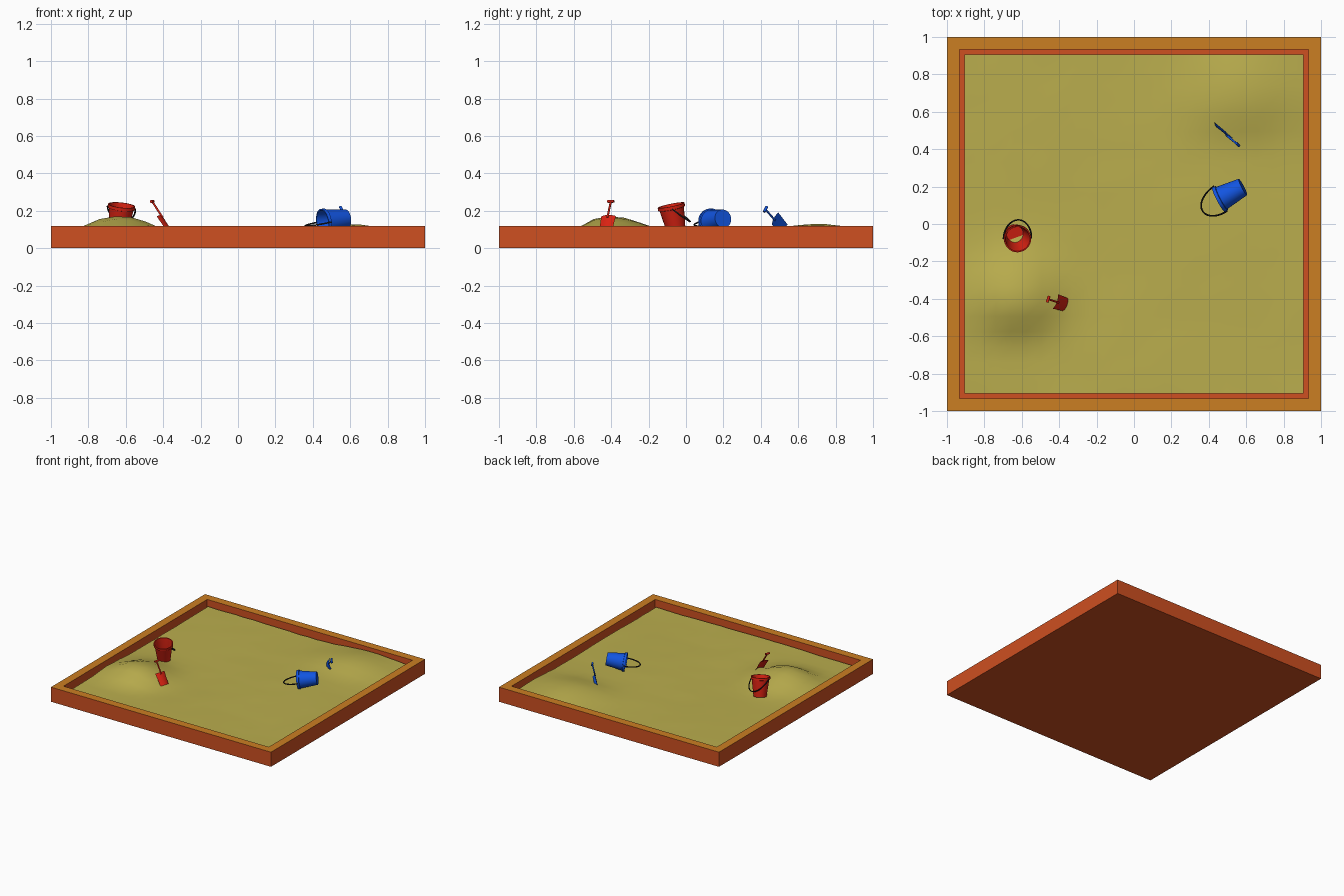
import bpy, bmesh, math, random
from mathutils import Vector, Matrix

if "Cube" in bpy.data.objects:
    bpy.data.objects.remove(bpy.data.objects["Cube"])

random.seed(4)


def material(name, rgb):
    m = bpy.data.materials.new(name)
    m.diffuse_color = (*rgb, 1)
    m.use_nodes = True
    m.node_tree.nodes["Principled BSDF"].inputs["Base Color"].default_value = m.diffuse_color
    return m


WOOD_SIDE = material("red brown wood", (0.62, 0.08, 0.015))
WOOD_TOP = material("orange wood", (0.60, 0.21, 0.016))
SAND = material("sand", (0.49, 0.42, 0.075))
RED = material("red plastic", (0.70, 0.016, 0.006))
BLUE = material("blue plastic", (0.006, 0.09, 0.75))
BLACK = material("black wire", (0.01, 0.01, 0.012))


def finish(name, bm, *mats, smooth=None):
    bmesh.ops.recalc_face_normals(bm, faces=bm.faces)
    me = bpy.data.meshes.new(name)
    bm.to_mesh(me)
    bm.free()
    ob = bpy.data.objects.new(name, me)
    bpy.context.collection.objects.link(ob)
    for m in mats:
        me.materials.append(m)
    if smooth:
        bpy.ops.object.select_all(action='DESELECT')
        ob.select_set(True)
        bpy.context.view_layer.objects.active = ob
        bpy.ops.object.shade_smooth_by_angle(angle=math.radians(smooth))
    return ob


def frame_matrix(origin, x, z):
    """Placement with local z along z and local x close to x."""
    z = Vector(z).normalized()
    y = z.cross(Vector(x)).normalized()
    m = Matrix((y.cross(z), y, z)).transposed().to_4x4()
    m.translation = origin
    return m


# Wooden tray: box with an inset, sunken centre and an orange top rim
bm = bmesh.new()
bmesh.ops.create_cube(bm, size=1, matrix=Matrix.LocRotScale((0, 0, 0.06), None, (2, 2, 0.12)))
bm.faces.ensure_lookup_table()
top = max(bm.faces, key=lambda f: f.calc_center_median().z)
rim = bmesh.ops.inset_region(bm, faces=[top], thickness=0.095)["faces"]
for f in rim:
    f.material_index = 1
floor = bmesh.ops.extrude_discrete_faces(bm, faces=[top])["faces"][0]
for v in floor.verts:
    v.co.z = 0.02
finish("sandbox_frame", bm, WOOD_SIDE, WOOD_TOP)


# Sand surface with gentle ripples and two mounds
def mound(x, y, cx, cy, height, sx, south, north, power):
    sy = south if y < cy else north
    r2 = ((x - cx) / sx) ** 2 + ((y - cy) / sy) ** 2
    return height * math.exp(-(r2 / 2) ** power)


bm = bmesh.new()
bmesh.ops.create_grid(bm, x_segments=22, y_segments=22, size=0.905)
for v in bm.verts:
    x, y, _ = v.co
    v.co.z = (0.076 + 0.004 * math.sin(4.1 * x + 1.5 * y) * math.cos(3.3 * y - x)
              + random.uniform(-0.002, 0.002)
              + mound(x, y, -0.63, -0.41, 0.093, 0.15, 0.12, 0.17, 1.25)
              + mound(x, y, 0.57, 0.67, 0.054, 0.2, 0.13, 0.2, 1.1))
finish("sand", bm, SAND, smooth=80)


# Lathed bucket with a lip, plus a wire handle swung to one side
def bucket(name, mat, base, rim, side, tip):
    base, rim, tip = Vector(base), Vector(rim), Vector(tip)
    m = frame_matrix(base, side, rim - base)
    h = (rim - base).length
    profile = [(0, 0), (0.049, 0), (0.066, h - 0.02), (0.073, h - 0.018), (0.073, h),
               (0.066, h), (0.061, h - 0.02), (0.045, 0.006), (0, 0.006)]
    bm = bmesh.new()
    vs = [bm.verts.new((r, 0, z)) for r, z in profile]
    es = [bm.edges.new(p) for p in zip(vs, vs[1:])]
    bmesh.ops.spin(bm, geom=vs + es, cent=(0, 0, 0), axis=(0, 0, 1),
                   angle=math.tau, steps=28)
    bmesh.ops.remove_doubles(bm, verts=bm.verts, dist=1e-5)
    bm.transform(m)
    finish(name, bm, mat, smooth=40)

    centre = rim - (rim - base).normalized() * 0.012
    across = m.to_3x3() @ Vector((0.075, 0, 0))
    curve = bpy.data.curves.new(name + "_wire", 'CURVE')
    curve.dimensions = '3D'
    curve.bevel_depth = 0.0045
    curve.bevel_resolution = 1
    sp = curve.splines.new('POLY')
    n = 25
    sp.points.add(n - 1)
    for i, p in enumerate(sp.points):
        t = math.pi * i / (n - 1)
        p.co = (*(centre + across * math.cos(t) + (tip - centre) * math.sin(t)), 1)
    tmp = bpy.data.objects.new("wire_path", curve)
    bpy.context.collection.objects.link(tmp)
    bpy.context.view_layer.update()
    bm = bmesh.new()
    bm.from_mesh(bpy.data.meshes.new_from_object(tmp))
    bpy.data.objects.remove(tmp)
    finish(name + "_handle", bm, BLACK, smooth=60)


bucket("red_bucket", RED, (-0.638, -0.05, 0.082), (-0.622, -0.08, 0.23),
       (1, 0, 0), (-0.62, 0.022, 0.143))
bucket("blue_bucket", BLUE, (0.582, 0.198, 0.158), (0.452, 0.13, 0.138),
       (-0.47, 0.88, 0), (0.365, 0.072, 0.118))


# Toy shovel: curved blade, round shaft and cross grip
def shovel(name, mat, grip, neck, width_dir, blade_len=0.095):
    grip, neck = Vector(grip), Vector(neck)
    m = frame_matrix(neck, width_dir, grip - neck)
    length = (grip - neck).length
    bm = bmesh.new()
    bmesh.ops.create_grid(bm, x_segments=6, y_segments=4, size=0.5)
    for v in bm.verts:
        u, w, _ = v.co
        taper = 1 - 0.12 * (0.5 - w)
        v.co = (u * 0.082 * taper, 0.045 * u * u, (w - 0.5) * blade_len)
    bmesh.ops.solidify(bm, geom=bm.faces[:], thickness=0.006)

    def rod(mat4, r, depth):
        bmesh.ops.create_cone(bm, cap_ends=True, segments=10, radius1=r, radius2=r,
                              depth=depth, matrix=mat4)
    rod(Matrix.Translation((0, 0, length / 2 - 0.008)), 0.0055, length + 0.016)
    rod(Matrix.Translation((0, 0, length)) @ Matrix.Rotation(math.pi / 2, 4, 'Y'), 0.0075, 0.036)
    bm.transform(m)
    finish(name, bm, mat, smooth=40)


shovel("red_shovel", RED, (-0.459, -0.402, 0.25), (-0.412, -0.417, 0.178), (0.35, 0.94, 0))
shovel("blue_shovel", BLUE, (0.554, 0.425, 0.208), (0.502, 0.468, 0.158), (0.45, -0.42, -0.79))
